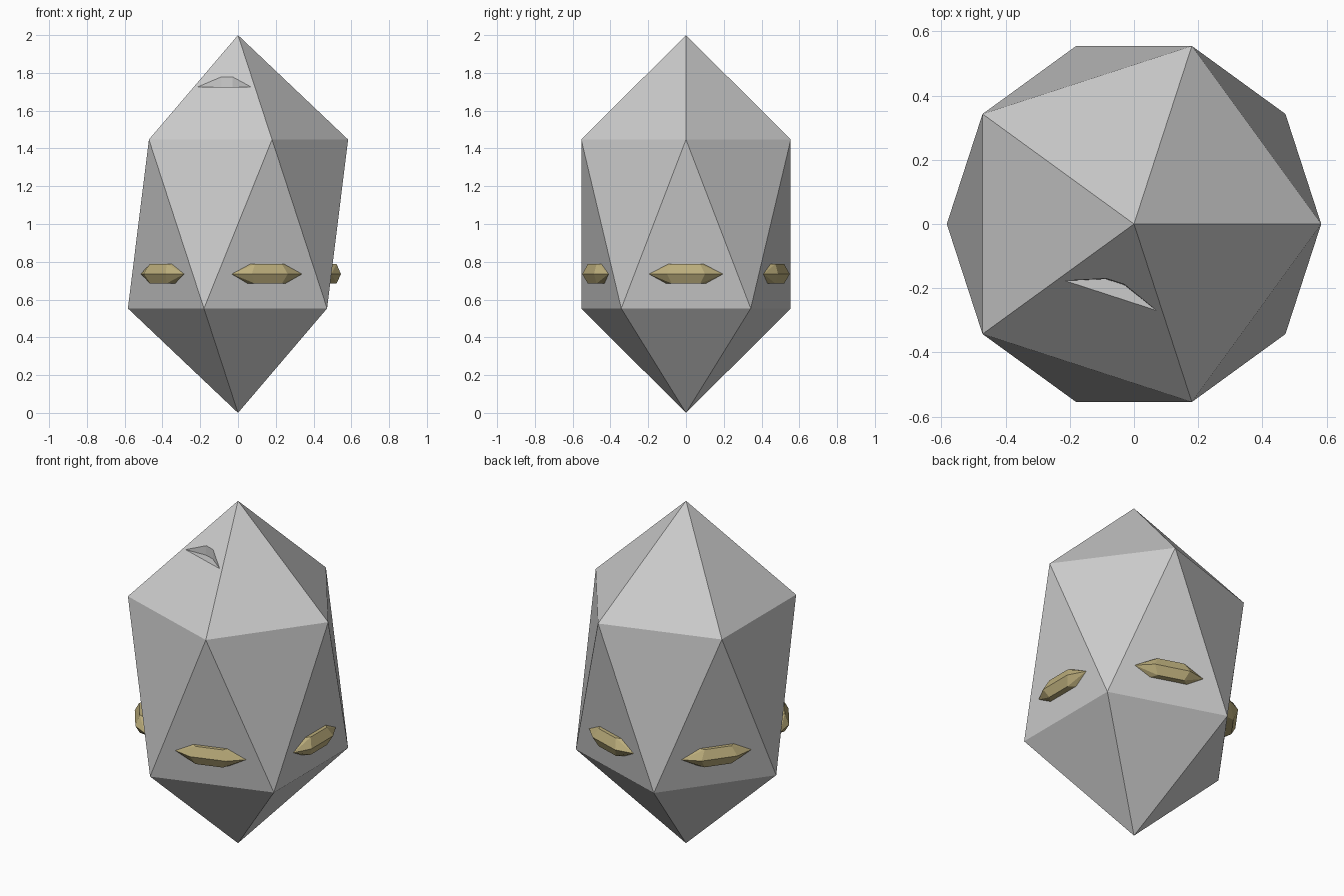
import bpy, bmesh
from math import cos, sin, radians
from mathutils import Matrix, Vector

if "Cube" in bpy.data.objects:
    bpy.data.objects.remove(bpy.data.objects["Cube"])


def hull_object(name, points, angle=0.0):
    """Flat-faced convex solid; local x = outward, y = sideways."""
    bm = bmesh.new()
    for p in points:
        bm.verts.new(p)
    res = bmesh.ops.convex_hull(bm, input=bm.verts[:])
    junk = [v for v in res["geom_interior"] if isinstance(v, bmesh.types.BMVert)]
    if junk:
        bmesh.ops.delete(bm, geom=junk, context='VERTS')
    bmesh.ops.dissolve_limit(bm, angle_limit=radians(1), verts=bm.verts[:], edges=bm.edges[:])
    bmesh.ops.transform(bm, matrix=Matrix.Rotation(radians(angle), 4, 'Z'), verts=bm.verts[:])
    bmesh.ops.recalc_face_normals(bm, faces=bm.faces[:])
    me = bpy.data.meshes.new(name)
    bm.to_mesh(me)
    bm.free()
    ob = bpy.data.objects.new(name, me)
    bpy.context.collection.objects.link(ob)
    return ob


# stretched twenty-sided body
R, LOW, HIGH = 0.583, 0.553, 1.447
points = [(0, 0, 0), (0, 0, 2)]
for i in range(5):
    a, b = radians(72 * i), radians(72 * i + 36)
    points += [(R * cos(a), R * sin(a), HIGH), (R * cos(b), R * sin(b), LOW)]
body = hull_object("faceted_body", points)

# shallow notch in the front upper face
rim = []
for s in (-1, 1):
    rim += [Vector((0.2365, 0.155 * s, 1.725)), Vector((0.188, 0.03 * s, 1.78))]
outer = [p + Vector((0.06, 0, 0)) for p in rim]
inner = [(0.19, 0.03 * s, 1.725) for s in (-1, 1)]
cutter = hull_object("notch_cutter", rim + outer + inner, -108)
cutter.hide_render = True
cutter.hide_viewport = True
cut = body.modifiers.new("notch", 'BOOLEAN')
cut.operation = 'DIFFERENCE'
cut.solver = 'EXACT'
cut.object = cutter

# gold gems around the lower faces
gold = bpy.data.materials.new("gold")
gold.diffuse_color = (0.50, 0.42, 0.20, 1)
gold.use_nodes = True
gold.node_tree.nodes["Principled BSDF"].inputs["Base Color"].default_value = gold.diffuse_color
gem = []
for s in (-1, 1):
    gem += [(0.495, 0.195 * s, 0.735), (0.545, 0.10 * s, 0.735), (0.44, 0.12 * s, 0.735)]
    for z in (0.685, 0.788):
        gem += [(0.522, 0.075 * s, z), (0.46, 0.13 * s, z)]
for i in range(5):
    ob = hull_object(f"gem_{i + 1}", gem, 72 * i)
    ob.data.materials.append(gold)
